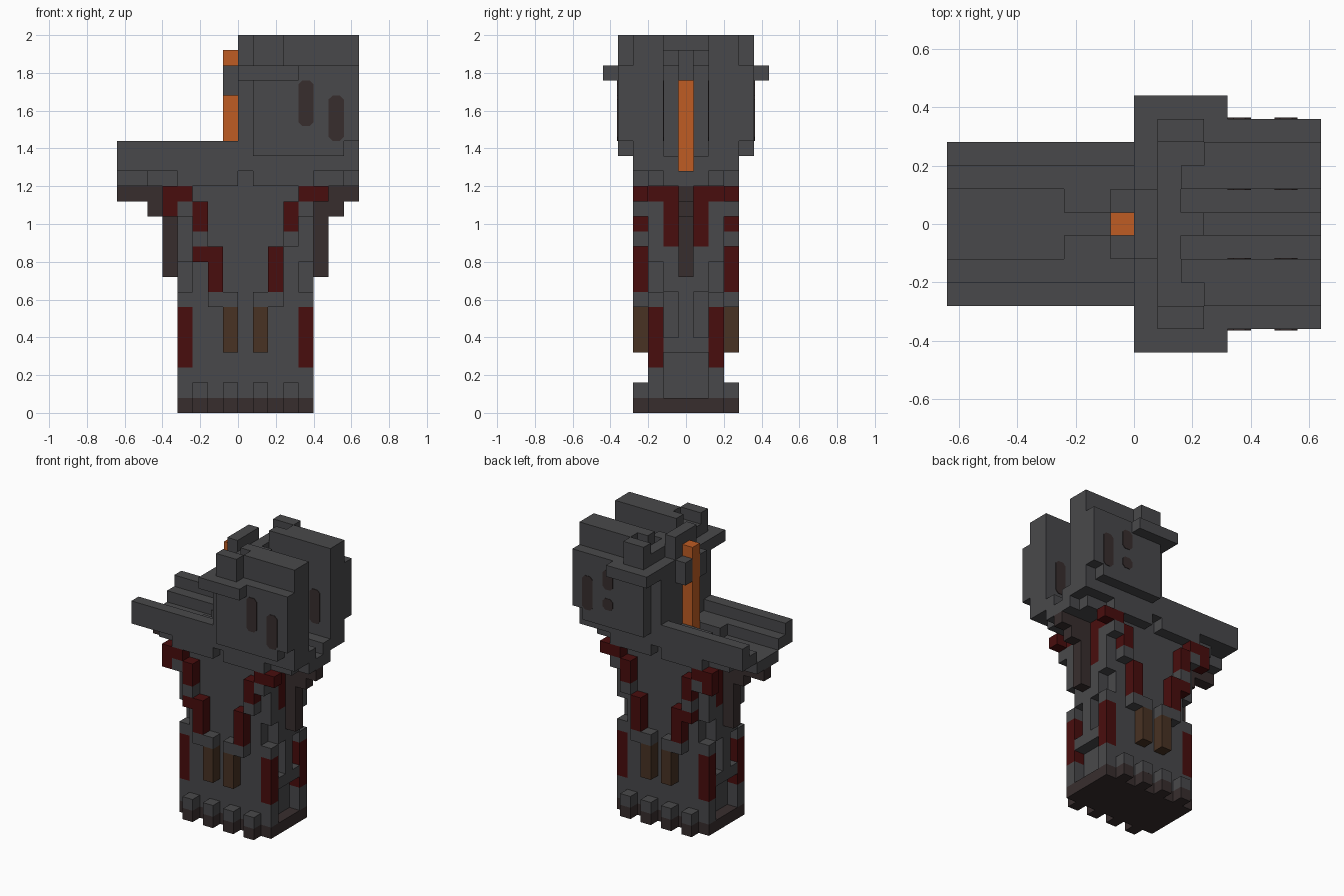
import bpy
import bmesh

UNIT = 0.08

if "Cube" in bpy.data.objects:
    bpy.data.objects.remove(bpy.data.objects["Cube"])


def make_material(name, red, green, blue):
    mat = bpy.data.materials.new(name)
    mat.use_nodes = True
    color = (red, green, blue, 1)
    mat.diffuse_color = color
    mat.node_tree.nodes["Principled BSDF"].inputs["Base Color"].default_value = color
    return mat


GREY = make_material("dark_grey", .066, .066, .07)
RED = make_material("deep_red", .066, .004, .004)
UMBER = make_material("dark_umber", .039, .027, .027)
BROWN = make_material("wood_brown", .065, .032, .017)
ORANGE = make_material("bright_orange", .52, .107, .017)


def edge(layer):
    """Depth boundary of a layer counted outward from the centre row."""
    return layer - 0.5


def add_box(bm, x, y, z):
    corners = [[bm.verts.new((a * UNIT, b * UNIT, c * UNIT)) for a, b in
                ((x[0], y[0]), (x[1], y[0]), (x[1], y[1]), (x[0], y[1]))] for c in z]
    low, high = corners
    bm.faces.new(low[::-1])
    bm.faces.new(high)
    for i in range(4):
        j = (i + 1) % 4
        bm.faces.new((low[i], low[j], high[j], high[i]))


def finish(bm, name, mat):
    bmesh.ops.recalc_face_normals(bm, faces=bm.faces)
    mesh = bpy.data.meshes.new(name)
    bm.to_mesh(mesh)
    bm.free()
    mesh.materials.append(mat)
    bpy.context.collection.objects.link(bpy.data.objects.new(name, mesh))


def part(name, mat, *boxes, ends=False):
    """Boxes as (x span, depth layers, z span), mirrored front to back.

    With ends=True they are also mirrored along x about the tower centre.
    """
    bm = bmesh.new()
    for x, layers, z in boxes:
        spans = [x]
        if ends:
            spans.append((1 - x[1], 1 - x[0]))
        near, far = (edge(v) for v in layers)
        depths = [(near, far), (-far, -near)] if layers[0] else [(-far, far)]
        for span in spans:
            for depth in depths:
                add_box(bm, span, depth, z)
    finish(bm, name, mat)


# Tower foot
part("foot_plate", UMBER, ((-4, 5), (0, 3), (0, 1)))
part("foot_tooth_soles", UMBER, ((1, 2), (3, 4), (0, 1)), ((3, 4), (3, 4), (0, 1)), ends=True)
part("foot_teeth", GREY, ((1, 2), (3, 4), (1, 2)), ((3, 4), (3, 4), (1, 2)), ends=True)

# Tower core and corner posts
part("tower_core", GREY, ((-3, 4), (0, 3), (1, 15)))
part("corner_post_base", GREY, ((4, 5), (2, 3), (1, 3)), ends=True)
part("corner_post_panel", RED, ((4, 5), (2, 3), (3, 7)), ends=True)
part("corner_post_cap", GREY, ((4, 5), (2, 3), (7, 8)), ends=True)
part("side_spine", GREY,
     ((4, 5), (0, 2), (4, 5)),
     ((4, 5), (0, 1), (5, 14)),
     ((4, 5), (1, 2), (8, 11)), ends=True)
part("side_strut", UMBER, ((5, 6), (0, 1), (9, 14)), ends=True)

# Front and back ornaments
part("face_slat", BROWN, ((1, 2), (3, 4), (4, 7)), ends=True)
part("slat_cap", GREY, ((1, 3), (3, 4), (7, 8)), ends=True)
part("lower_face_panel", RED, ((2, 3), (3, 4), (8, 11)), ends=True)
part("right_panel_spur", RED, ((-3, -2), (3, 4), (10, 11)))
part("face_bracket", GREY,
     ((3, 4), (3, 4), (11, 12)),
     ((4, 5), (2, 3), (10, 14)),
     ((4, 5), (3, 4), (13, 14)), ends=True)
part("upper_face_panel", RED, ((3, 4), (3, 4), (12, 14)), ends=True)
part("collar_panel", RED,
     ((4, 6), (3, 4), (14, 15)),
     ((4, 5), (1, 3), (14, 15)),
     ((4, 5), (1, 2), (11, 14)), ends=True)
part("right_collar_drop", RED, ((-5, -4), (3, 4), (13, 14)))

# Brackets under the platform
part("bracket_left", UMBER, ((5, 8), (0, 1), (14, 15)), ((6, 7), (0, 1), (13, 14)))
part("bracket_right", UMBER, ((-8, -4), (0, 1), (14, 15)), ((-6, -5), (0, 1), (13, 14)))

# Stepped platform with a channel along its top
part("platform_underside", GREY,
     ((-8, 8), (0, 2), (15, 16)),
     ((-6, 7), (2, 3), (15, 16)),
     ((-4, 0), (3, 4), (15, 16)),
     ((1, 5), (3, 4), (15, 16)))
part("platform_rail", GREY, ((-8, 8), (3, 4), (16, 18)))
part("platform_step", GREY,
     ((-8, 8), (2, 3), (16, 17)),
     ((-3, 8), (1, 2), (16, 17)))

# Twin head slabs with outer cheeks
part("head_slab", GREY,
     ((1, 8), (2, 4), (17, 24)),
     ((2, 8), (2, 3), (24, 25)),
     ((3, 8), (3, 4), (24, 25)),
     ((0, 1), (2, 4), (17, 23)))
part("head_cheek", GREY, ((1, 8), (4, 5), (18, 23)), ((1, 7), (4, 5), (17, 18)))
part("cheek_block", GREY, ((1, 3), (4, 5), (23, 25)))
part("side_lug", GREY, ((0, 4), (4, 6), (22, 23)))

# Spine of the head and its bridge
part("head_back_wall", GREY, ((0, 1), (1, 2), (17, 23)))
part("head_bridge", GREY,
     ((0, 3), (0, 1), (22, 24)),
     ((0, 2), (1, 2), (23, 24)),
     ((0, 1), (0, 2), (24, 25)))
part("rod_clamp", GREY, ((-1, 0), (1, 2), (21, 23)))
part("glowing_rod", ORANGE, ((-1, 0), (0, 1), (16, 24)))


def slot(name, x, z, depth):
    """Thin plate with clipped corners centred on a slab surface."""
    bm = bmesh.new()
    clip, half = 0.25, 0.05
    left, right = x
    low, high = z
    outline = ((left + clip, low), (right - clip, low), (right, low + clip),
               (right, high - clip), (right - clip, high), (left + clip, high),
               (left, high - clip), (left, low + clip))
    rings = [[bm.verts.new((a * UNIT, d * UNIT, c * UNIT)) for a, c in outline]
             for d in (depth - half, depth + half)]
    for ring in rings:
        bm.faces.new(ring)
    count = len(outline)
    for i in range(count):
        j = (i + 1) % count
        bm.faces.new((rings[0][i], rings[0][j], rings[1][j], rings[1][i]))
    finish(bm, name, UMBER)


# Slots on the outer and inner faces; those on the back half are split
for place, depth in (("outer", edge(5)), ("inner", edge(2))):
    slot("front_" + place + "_slot_high", (4, 5), (19, 22), -depth)
    slot("front_" + place + "_slot_low", (6, 7), (18, 21), -depth)
    slot("back_" + place + "_slot_low", (6, 7), (18, 21), depth)
    slot("back_" + place + "_slot_top", (4, 5), (20.3, 22), depth)
    slot("back_" + place + "_slot_round", (4, 5), (18.5, 19.5), depth)
